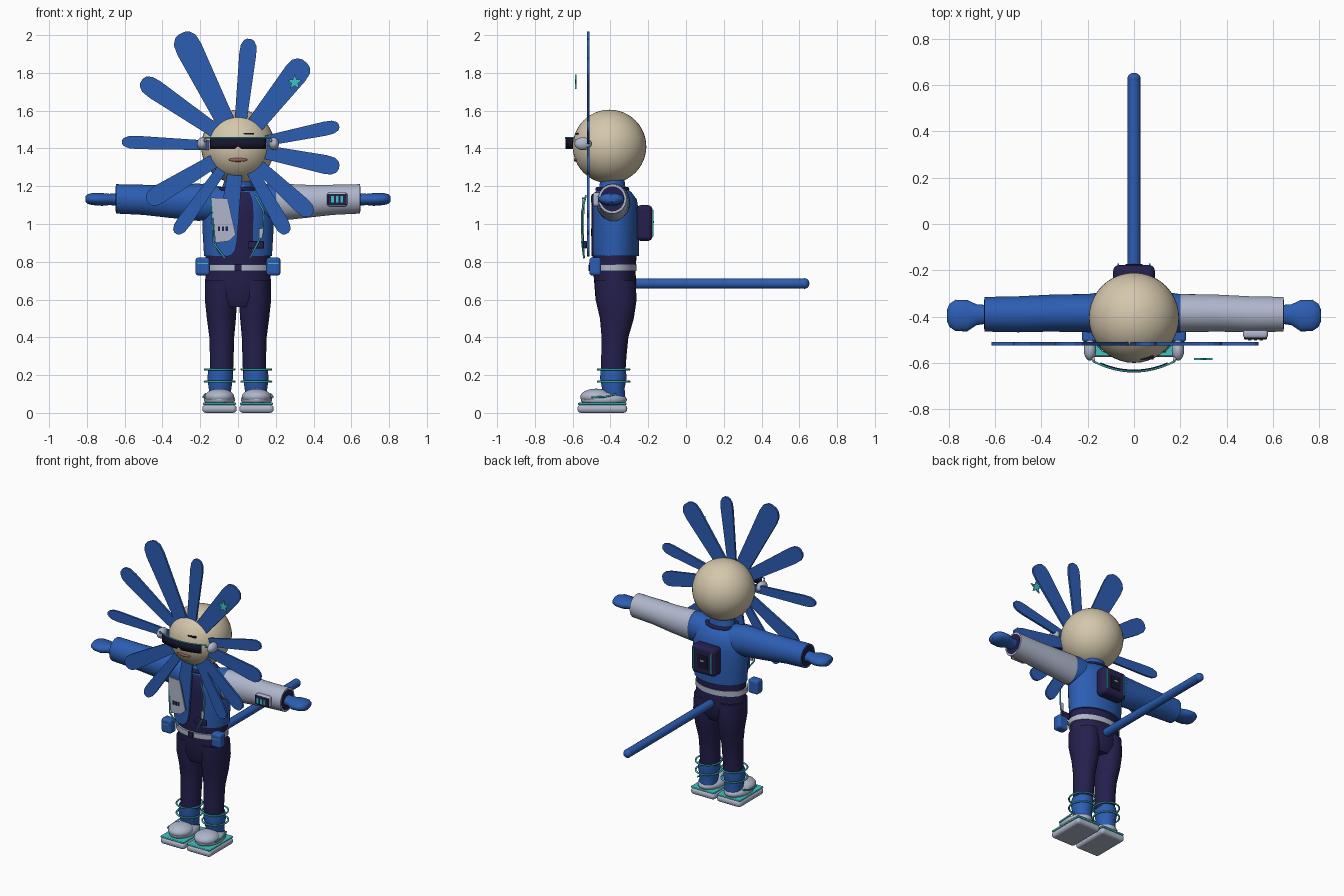
import bpy, bmesh, math
from mathutils import Vector

cube = bpy.data.objects.get("Cube")
if cube:
    bpy.data.objects.remove(cube, do_unlink=True)


def material(name, r, g, b):
    mat = bpy.data.materials.new(name)
    mat.use_nodes = True
    mat.diffuse_color = (r, g, b, 1)
    mat.node_tree.nodes["Principled BSDF"].inputs["Base Color"].default_value = (r, g, b, 1)
    return mat


BLUE = material("royal blue", 0.025, 0.11, 0.45)
NAVY = material("dark navy", 0.018, 0.014, 0.075)
GREY = material("pale blue grey", 0.43, 0.47, 0.6)
CREAM = material("cream skin", 0.66, 0.57, 0.41)
TEAL = material("bright teal", 0.05, 0.55, 0.53)
BLACK = material("lens black", 0.008, 0.007, 0.025)
LIP = material("dusty lip", 0.3, 0.13, 0.1)


def finish(name, bm, mat, smooth=True):
    """Turn a bmesh into a named, coloured object."""
    bmesh.ops.recalc_face_normals(bm, faces=bm.faces)
    mesh = bpy.data.meshes.new(name)
    bm.to_mesh(mesh)
    bm.free()
    mesh.materials.append(mat)
    if smooth:
        mesh.shade_smooth()
        mesh.set_sharp_from_angle(angle=math.radians(40))
    ob = bpy.data.objects.new(name, mesh)
    bpy.context.collection.objects.link(ob)
    return ob


def loft(name, rings, mat, axis="z", n=40):
    """Elliptical rings (position, centre a, centre b, radius a, radius b) along an axis."""
    order = {"z": (0, 1, 2), "x": (1, 2, 0), "y": (0, 2, 1)}[axis]
    bm = bmesh.new()
    loops = []
    for pos, ca, cb, ra, rb in rings:
        loop = []
        for i in range(n):
            t = math.tau * (i + 0.5) / n
            co = Vector()
            for k, v in zip(order, (ca + ra * math.cos(t), cb + rb * math.sin(t), pos)):
                co[k] = v
            loop.append(bm.verts.new(co))
        loops.append(loop)
    for a, b in zip(loops, loops[1:]):
        for i in range(n):
            j = (i + 1) % n
            bm.faces.new((a[i], a[j], b[j], b[i]))
    bm.faces.new(loops[0])
    bm.faces.new(loops[-1])
    return finish(name, bm, mat)


def ball(name, centre, radii, mat):
    bm = bmesh.new()
    bmesh.ops.create_uvsphere(bm, u_segments=40, v_segments=24, radius=1)
    bmesh.ops.scale(bm, vec=radii, verts=bm.verts)
    bmesh.ops.translate(bm, vec=centre, verts=bm.verts)
    return finish(name, bm, mat)


def box(name, centre, size, mat, bevel=0.0):
    bm = bmesh.new()
    bmesh.ops.create_cube(bm, size=1)
    bmesh.ops.scale(bm, vec=size, verts=bm.verts)
    ob = finish(name, bm, mat, False)
    ob.location = centre
    if bevel:
        mod = ob.modifiers.new("round", "BEVEL")
        mod.width, mod.segments = bevel, 4
    return ob


def plate(name, points, y, thick, mat):
    """Flat outline in x and z, facing the front."""
    bm = bmesh.new()
    bm.faces.new([bm.verts.new((x, y, z)) for x, z in points])
    ob = finish(name, bm, mat, False)
    mod = ob.modifiers.new("thickness", "SOLIDIFY")
    mod.thickness, mod.offset = thick, 0
    return ob


def tube(name, points, radius, mat, closed=False):
    curve = bpy.data.curves.new(name, "CURVE")
    curve.dimensions = "3D"
    curve.bevel_depth, curve.bevel_resolution = radius, 3
    curve.use_fill_caps = True
    line = curve.splines.new("POLY")
    line.points.add(len(points) - 1)
    for p, co in zip(line.points, points):
        p.co = (*co, 1)
    line.use_cyclic_u = closed
    curve.materials.append(mat)
    ob = bpy.data.objects.new(name, curve)
    bpy.context.collection.objects.link(ob)
    return ob


def hoop(name, x, y, z, rx, ry, radius, mat):
    turn = [math.tau * i / 40 for i in range(40)]
    tube(name, [(x + rx * math.cos(t), y + ry * math.sin(t), z) for t in turn], radius, mat, True)


# Head and the flat petal mane around the face
HEAD = Vector((0, -0.405, 1.41))
ball("head", HEAD, (0.195, 0.195, 0.195), CREAM)
petals = [(-0.3, 2.01, 0.14), (0.06, 1.98, 0.09), (0.355, 1.86, 0.13), (0.535, 1.52, 0.075),
          (0.535, 1.3, 0.1), (0.39, 1.05, 0.09), (0.26, 0.95, 0.08), (-0.07, 0.83, 0.11),
          (-0.33, 0.95, 0.075), (-0.48, 1.12, 0.1), (-0.615, 1.435, 0.07), (-0.51, 1.76, 0.105)]
outline = [(0, 0.3), (0.86, 0.5), (0.94, 0.46), (0.985, 0.3), (1, 0.12)]
for i, (tx, tz, width) in enumerate(petals):
    along = Vector((tx, tz - HEAD.z))
    side = Vector((-along.y, along.x)).normalized() * width
    half = [(along * t, side * w) for t, w in outline]
    pts = [c + s for c, s in half] + [c - s for c, s in reversed(half)]
    plate(f"petal_{i + 1}", [(p.x, p.y + HEAD.z) for p in pts], -0.517, 0.014, BLUE)

# Star pinned in front of a petal
star = []
for i in range(10):
    r, t = (0.042, 0.018)[i % 2], math.pi / 2 + i * math.pi / 5
    star.append((0.3 + r * math.cos(t), 1.75 + r * math.sin(t)))
plate("star", star, -0.583, 0.009, TEAL)

# Face
ball("mouth", (0, -0.582, 1.34), (0.05, 0.012, 0.011), LIP)
box("brow", (0.057, -0.577, 1.478), (0.056, 0.016, 0.009), BLACK)


def visor_y(x):
    return -0.638 + 1.45 * x * x


# Curved visor, its wire and side pieces
bm = bmesh.new()
columns = []
for i in range(17):
    x = -0.148 + 0.0185 * i
    low = 1.412 if abs(x) < 0.015 else 1.396
    columns.append([bm.verts.new((x, visor_y(x), z)) for z in (low, 1.452)])
for a, b in zip(columns, columns[1:]):
    bm.faces.new((a[0], b[0], b[1], a[1]))
visor = finish("visor", bm, BLACK)
visor.modifiers.new("thickness", "SOLIDIFY").thickness = 0.009
wire = [-0.176 + 0.022 * i for i in range(17)]
tube("visor_wire", [(x, visor_y(x), 1.456) for x in wire], 0.004, TEAL)
for s, side in ((-1, "right"), (1, "left")):
    ball(f"{side}_earpiece", (s * 0.19, -0.545, 1.425), (0.027, 0.045, 0.034), GREY)
    tube(f"{side}_temple", [(s * 0.172, -0.597, 1.445), (s * 0.185, -0.55, 1.43)], 0.006, GREY)

# Jacket with the dark shirt showing in the open front
torso = loft("jacket", [(0.83, 0, -0.375, 0.18, 0.125), (0.95, 0, -0.375, 0.187, 0.127),
                        (1.06, 0, -0.375, 0.19, 0.126), (1.13, 0, -0.38, 0.18, 0.12),
                        (1.17, 0, -0.385, 0.14, 0.095), (1.19, 0, -0.39, 0.085, 0.07),
                        (1.25, 0, -0.39, 0.065, 0.062)], BLUE, n=64)
torso.data.materials.append(NAVY)
for f in torso.data.polygons:
    if abs(f.center.x) < 0.075 and f.center.y < -0.43 and f.center.z < 1.18:
        f.material_index = 1
hoop("collar", 0, -0.39, 1.185, 0.1, 0.078, 0.012, NAVY)

# Arms, mirrored, with the left sleeve pale
for s, side, cloth in ((-1, "right", BLUE), (1, "left", GREY)):
    loft(f"{side}_shoulder", [(s * 0.08, -0.385, 1.11, 0.09, 0.085), (s * 0.16, -0.385, 1.115, 0.088, 0.1),
                              (s * 0.22, -0.385, 1.115, 0.08, 0.096)], BLUE, "x")
    loft(f"{side}_sleeve", [(s * 0.2, -0.385, 1.115, 0.083, 0.1), (s * 0.36, -0.385, 1.12, 0.08, 0.088),
                            (s * 0.5, -0.39, 1.128, 0.078, 0.08), (s * 0.645, -0.39, 1.133, 0.075, 0.078)],
         cloth, "x")
    loft(f"{side}_cuff_opening", [(s * 0.64, -0.39, 1.133, 0.064, 0.066),
                                  (s * 0.648, -0.39, 1.133, 0.064, 0.066)], NAVY, "x")
    loft(f"{side}_hand", [(s * 0.63, -0.39, 1.13, 0.04, 0.034), (s * 0.68, -0.392, 1.13, 0.045, 0.03),
                          (s * 0.72, -0.396, 1.13, 0.068, 0.034), (s * 0.77, -0.395, 1.132, 0.068, 0.032),
                          (s * 0.797, -0.395, 1.132, 0.05, 0.026), (s * 0.808, -0.395, 1.132, 0.025, 0.014)],
         BLUE, "x")

# Wrist device
box("device_base", (0.525, -0.475, 1.13), (0.108, 0.04, 0.074), GREY, 0.015)
box("device_screen", (0.525, -0.492, 1.13), (0.1, 0.014, 0.06), NAVY, 0.005)
for i in range(3):
    box(f"device_bar_{i + 1}", (0.5 + 0.025 * i, -0.5, 1.13), (0.014, 0.006, 0.034), TEAL)

# Front panel, piping and clips
plate("front_panel", [(-0.14, 1.14), (-0.055, 1.135), (-0.012, 0.945), (-0.045, 0.91), (-0.12, 0.9)],
      -0.545, 0.01, GREY)
for i in range(3):
    box(f"panel_mark_{i + 1}", (-0.1 + 0.02 * i, -0.552, 0.975), (0.012, 0.005, 0.024), NAVY)
tube("left_piping", [(0.09, -0.53, 1.15), (0.135, -0.55, 1.07), (0.13, -0.55, 0.95), (0.065, -0.54, 0.82)],
     0.005, TEAL)
tube("right_piping", [(-0.14, -0.54, 1.14), (-0.13, -0.55, 0.9), (-0.07, -0.54, 0.82)], 0.005, TEAL)
box("left_clip", (0.12, -0.55, 0.95), (0.02, 0.012, 0.05), GREY)
box("left_tag", (0.095, -0.535, 0.89), (0.085, 0.02, 0.04), NAVY, 0.006)

# Backpack
box("backpack", (0, -0.22, 1.005), (0.18, 0.085, 0.19), NAVY, 0.025)
for s, side in ((-1, "right"), (1, "left")):
    box(f"backpack_{side}_light", (s * 0.068, -0.177, 1.005), (0.008, 0.012, 0.14), TEAL)
box("backpack_panel", (0, -0.178, 1.0), (0.075, 0.01, 0.09), BLACK, 0.003)
box("backpack_mark", (0, -0.172, 1.01), (0.025, 0.004, 0.01), GREY)

# Hips, belt, pouches and tail
loft("hips", [(0.56, 0, -0.375, 0.11, 0.085), (0.61, 0, -0.372, 0.168, 0.108), (0.7, 0, -0.375, 0.175, 0.112),
              (0.75, 0, -0.38, 0.168, 0.112), (0.84, 0, -0.378, 0.172, 0.118)], NAVY)
loft("belt", [(0.75, 0, -0.385, 0.178, 0.122), (0.785, 0, -0.385, 0.178, 0.122)], GREY)
box("buckle", (0, -0.508, 0.768), (0.038, 0.016, 0.036), NAVY, 0.004)
tube("tail", [(0, -0.3, 0.685), (0, 0.63, 0.685)], 0.028, BLUE)
ball("tail_tip", (0, 0.628, 0.685), (0.028, 0.025, 0.028), BLUE)

for s, side in ((-1, "right"), (1, "left")):
    box(f"{side}_pouch", (s * 0.187, -0.48, 0.775), (0.075, 0.062, 0.095), BLUE, 0.015)
    box(f"{side}_pouch_trim", (s * 0.187, -0.511, 0.79), (0.055, 0.004, 0.006), TEAL)
    # Trouser leg and ankle cover with two hoops
    loft(f"{side}_leg", [(0.21, s * 0.088, -0.385, 0.062, 0.064), (0.3, s * 0.086, -0.382, 0.063, 0.067),
                         (0.4, s * 0.086, -0.376, 0.066, 0.071), (0.5, s * 0.088, -0.366, 0.077, 0.09),
                         (0.6, s * 0.09, -0.37, 0.086, 0.109), (0.7, s * 0.088, -0.375, 0.086, 0.108)], NAVY)
    loft(f"{side}_ankle", [(0.07, s * 0.095, -0.375, 0.055, 0.055), (0.13, s * 0.095, -0.385, 0.06, 0.06),
                           (0.18, s * 0.095, -0.385, 0.068, 0.07), (0.225, s * 0.092, -0.385, 0.066, 0.068)], BLUE)
    for z in (0.165, 0.23):
        hoop(f"{side}_hoop", s * 0.097, -0.383, z, 0.079, 0.084, 0.0055, TEAL)
    # Shoe
    box(f"{side}_sole", (s * 0.098, -0.443, 0.022), (0.182, 0.264, 0.044), GREY, 0.02)
    box(f"{side}_sole_stripe", (s * 0.098, -0.443, 0.048), (0.174, 0.256, 0.012), TEAL, 0.005)
    ball(f"{side}_shoe_upper", (s * 0.098, -0.435, 0.07), (0.082, 0.122, 0.045), GREY)
    ball(f"{side}_shoe_toe", (s * 0.098, -0.475, 0.085), (0.078, 0.085, 0.043), GREY)
    tube(f"{side}_shoe_strap", [(s * 0.182, -0.5, 0.082), (s * 0.184, -0.43, 0.085),
                                (s * 0.172, -0.37, 0.1)], 0.005, TEAL)
